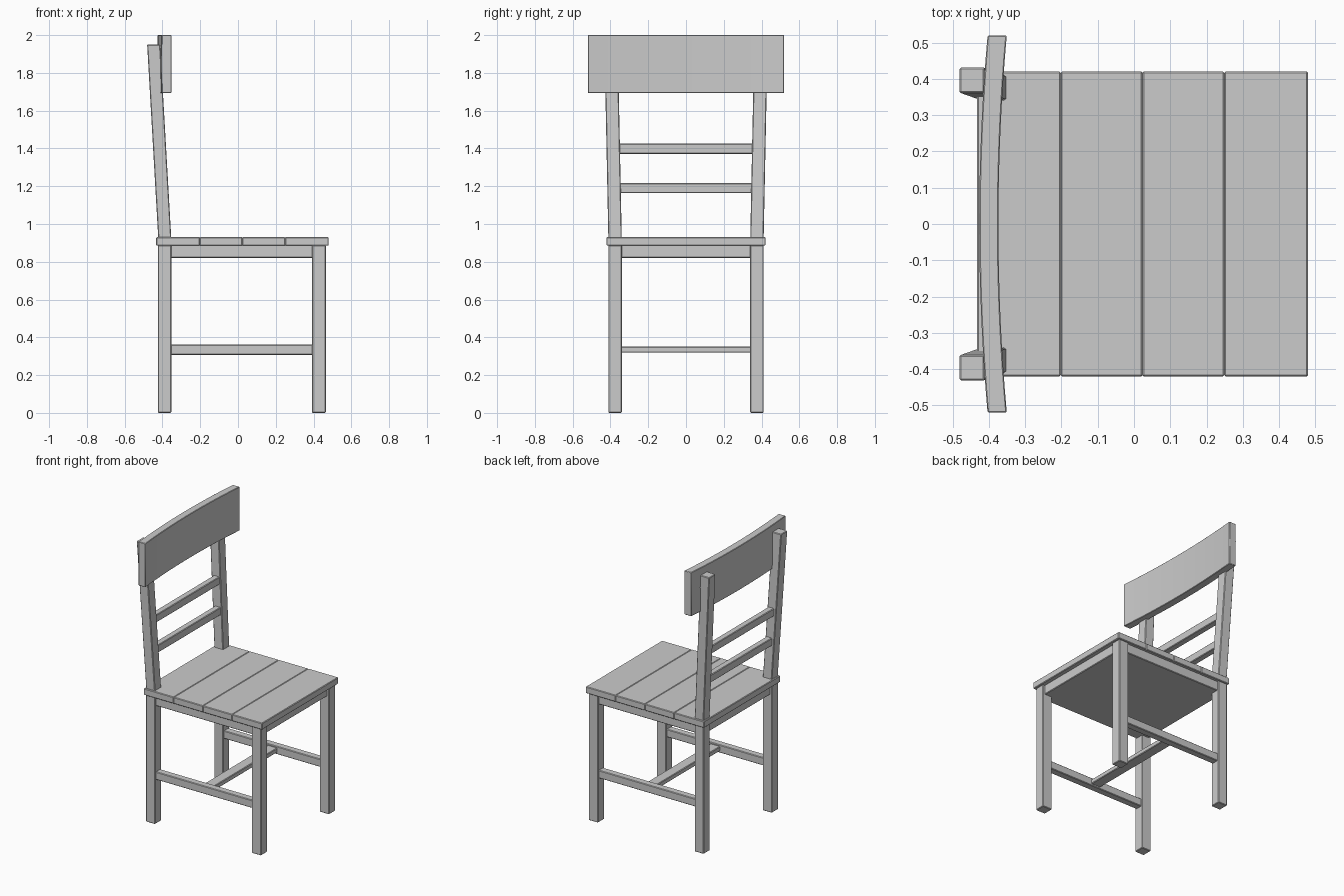
import bpy
import bmesh

if "Cube" in bpy.data.objects:
    bpy.data.objects.remove(bpy.data.objects["Cube"])


def make_object(name, verts, faces, bevel):
    mesh = bpy.data.meshes.new(name)
    mesh.from_pydata(verts, [], faces)
    bm = bmesh.new()
    bm.from_mesh(mesh)
    bmesh.ops.recalc_face_normals(bm, faces=bm.faces)
    bm.to_mesh(mesh)
    bm.free()
    obj = bpy.data.objects.new(name, mesh)
    bpy.context.collection.objects.link(obj)
    if bevel:
        mod = obj.modifiers.new("soft_edges", 'BEVEL')
        mod.width = bevel
        mod.segments = 1
        mod.limit_method = 'ANGLE'
    return obj


def bar(name, x, y, z, shift=(0, 0), bevel=0.004):
    """Box from (min, max) ranges; shift slides the top face in x and y."""
    verts = [(px + k * shift[0], py + k * shift[1], z[k])
             for k in (0, 1)
             for px, py in ((x[0], y[0]), (x[1], y[0]), (x[1], y[1]), (x[0], y[1]))]
    faces = [(0, 1, 2, 3), (4, 5, 6, 7)]
    faces += [(i, (i + 1) % 4, (i + 1) % 4 + 4, i + 4) for i in range(4)]
    return make_object(name, verts, faces, bevel)


# Parts repeated on both sides
for side, s in (("right", -1), ("left", 1)):
    leg_y = sorted((s * 0.34, s * 0.411))
    bar(f"front_leg_{side}", (0.392, 0.465), leg_y, (0.0, 0.888))
    bar(f"back_leg_{side}", (-0.424, -0.353), leg_y, (0.0, 0.888))
    # Back posts lean backward and slightly outward
    bar(f"back_post_{side}", (-0.422, -0.353), leg_y, (0.92, 1.95), (-0.059, s * 0.021))
    rail_y = sorted((s * 0.35, s * 0.4))
    bar(f"side_stretcher_{side}", (-0.36, 0.4), rail_y, (0.307, 0.362))

# Closed frame under the seat
bar("seat_frame", (-0.41, 0.45), (-0.398, 0.398), (0.821, 0.89))

# Middle stretcher
bar("cross_stretcher", (-0.017, 0.057), (-0.36, 0.36), (0.319, 0.351))

# Seat planks
seams = (-0.433, -0.202, 0.023, 0.249, 0.48)
for i in range(4):
    bar(f"seat_plank_{i + 1}", (seams[i], seams[i + 1]), (-0.421, 0.421),
        (0.885, 0.931), bevel=0.004)

# Back rungs
for name, cx, cz in (("lower_rung", -0.399, 1.19), ("upper_rung", -0.411, 1.398)):
    bar(name, (cx - 0.022, cx + 0.022), (-0.36, 0.36), (cz - 0.027, cz + 0.027))

# Bowed top board
segments = 16
verts, faces = [], []
for i in range(segments + 1):
    y = -0.52 + 1.04 * i / segments
    x = -0.427 + 0.023 * (y / 0.52) ** 2
    verts += [(x, y, 1.694), (x + 0.053, y, 1.694), (x + 0.053, y, 2.0), (x, y, 2.0)]
for i in range(segments):
    a = 4 * i
    faces += [(a + j, a + (j + 1) % 4, a + 4 + (j + 1) % 4, a + 4 + j) for j in range(4)]
faces += [(0, 1, 2, 3), tuple(range(4 * segments, 4 * segments + 4))]
board = make_object("top_board", verts, faces, 0.003)
bpy.context.view_layer.objects.active = board
board.select_set(True)
bpy.ops.object.shade_smooth_by_angle()
